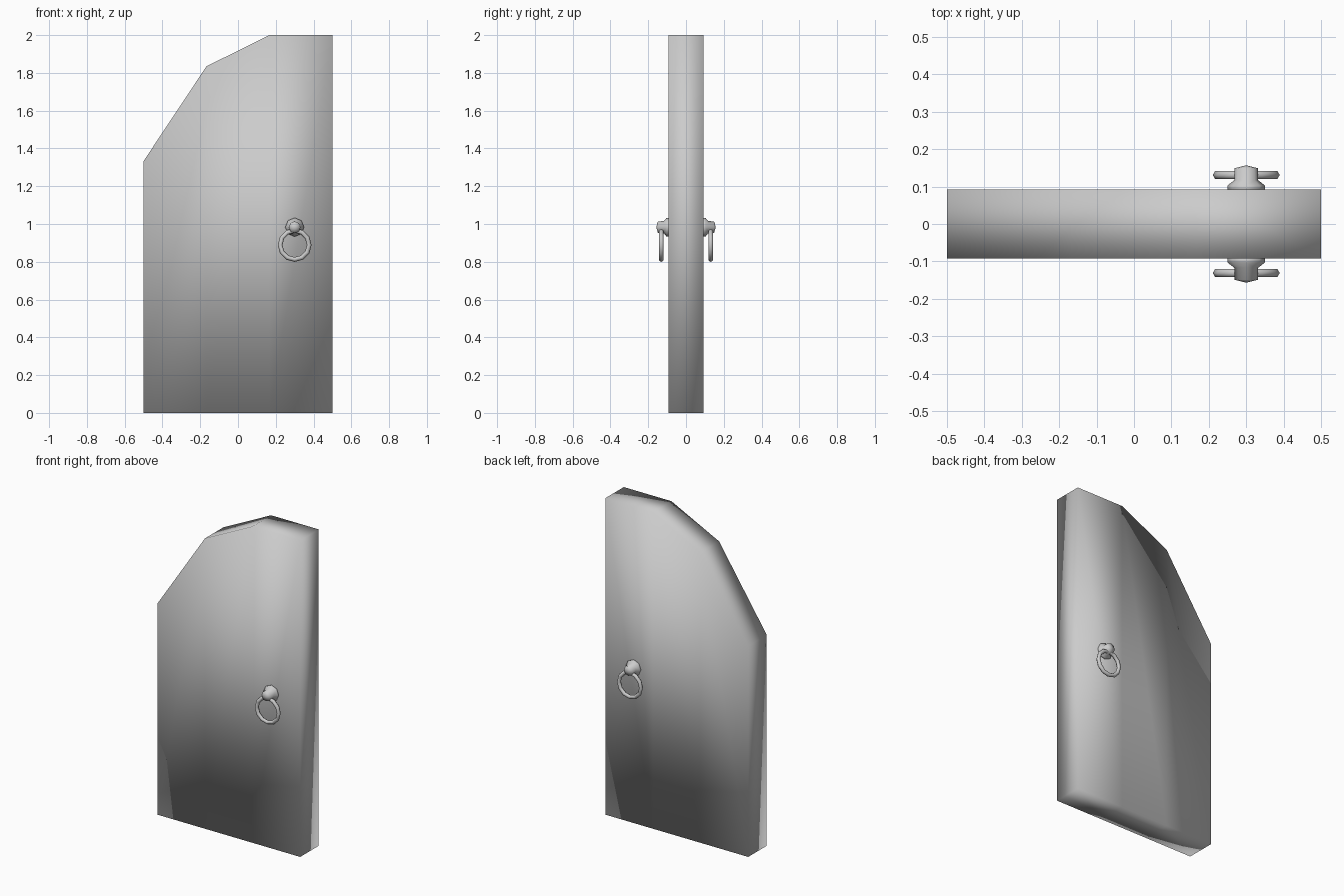
import bpy, bmesh, math

if "Cube" in bpy.data.objects:
    bpy.data.objects.remove(bpy.data.objects["Cube"])

HALF = 0.0925          # half thickness of the slab
HX, HZ = 0.3, 0.983    # handle centre


def make(name, bm):
    bmesh.ops.recalc_face_normals(bm, faces=bm.faces[:])
    me = bpy.data.meshes.new(name)
    bm.to_mesh(me)
    bm.free()
    for p in me.polygons:
        p.use_smooth = True
    ob = bpy.data.objects.new(name, me)
    bpy.context.collection.objects.link(ob)
    return ob


# Door slab: three plank-wide strips under a faceted half arch
bm = bmesh.new()
columns = [(-0.5, 1.333), (-1 / 6, 1.835), (1 / 6, 2.0), (0.5, 2.0)]
lower = [bm.verts.new((x, -HALF, 0)) for x, z in columns]
upper = [bm.verts.new((x, -HALF, z)) for x, z in columns]
front = [bm.faces.new((lower[i], lower[i + 1], upper[i + 1], upper[i])) for i in range(3)]
ext = bmesh.ops.extrude_face_region(bm, geom=front, use_keep_orig=True)
bmesh.ops.translate(bm, vec=(0, 2 * HALF, 0),
                    verts=[g for g in ext["geom"] if isinstance(g, bmesh.types.BMVert)])
make("door_slab", bm)


# Knob with flared base, turned around the y axis
def knob(name, side, sides=8):
    profile = [(0.05, 0.088), (0.05, 0.103), (0.032, 0.117), (0.031, 0.149)]
    bm = bmesh.new()
    rings = []
    for r, y in profile:
        rings.append([bm.verts.new((HX + r * math.sin(2 * math.pi * i / sides), side * y,
                                    HZ + r * math.cos(2 * math.pi * i / sides)))
                      for i in range(sides)])
    tip = bm.verts.new((HX, side * 0.157, HZ))
    for i in range(sides):
        j = (i + 1) % sides
        for a, b in zip(rings, rings[1:]):
            bm.faces.new((a[i], a[j], b[j], b[i]))
        bm.faces.new((rings[-1][i], rings[-1][j], tip))
    bm.faces.new(rings[0])
    return make(name, bm)


# Pull ring hanging from the knob
def pull_ring(name, side):
    bpy.ops.mesh.primitive_torus_add(major_segments=12, minor_segments=6,
                                     major_radius=0.077, minor_radius=0.0125,
                                     location=(HX, side * 0.131, 0.889),
                                     rotation=(math.pi / 2, 0, 0))
    ob = bpy.context.object
    ob.name = name
    bpy.ops.object.shade_smooth()


for label, side in (("front", -1), ("back", 1)):
    knob(label + "_knob", side)
    pull_ring(label + "_pull_ring", side)
